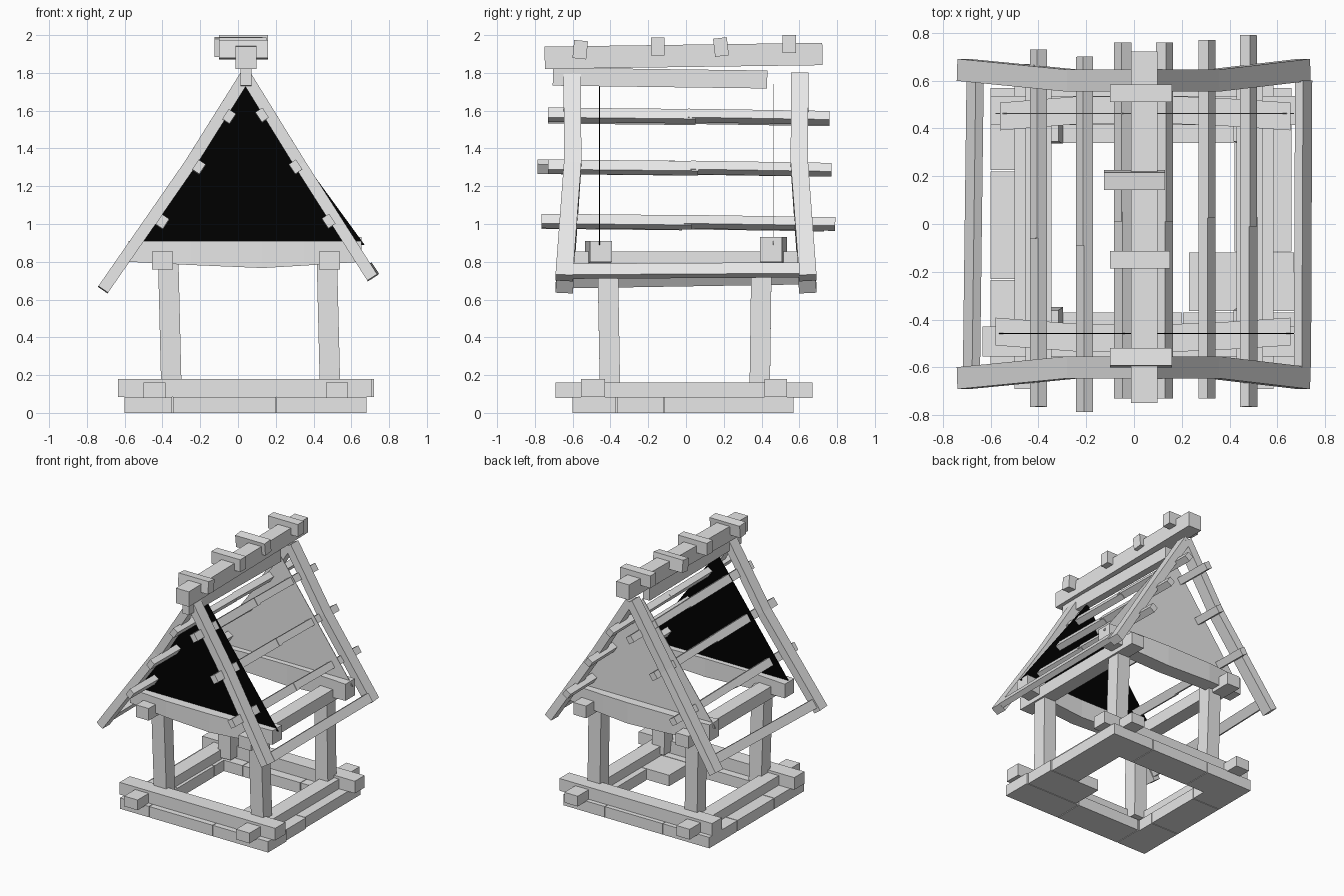
import bpy, bmesh
from mathutils import Vector

cube = bpy.data.objects.get("Cube")
if cube:
    bpy.data.objects.remove(cube, do_unlink=True)


def material(name, value):
    m = bpy.data.materials.new(name)
    m.use_nodes = True
    col = (value, value, value, 1)
    m.diffuse_color = col
    m.node_tree.nodes["Principled BSDF"].inputs["Base Color"].default_value = col
    return m


GREY = material("pale grey wood", 0.8)
BLACK = material("black panel", 0.0)


def finish(name, bm, mat=GREY):
    bmesh.ops.recalc_face_normals(bm, faces=bm.faces)
    me = bpy.data.meshes.new(name)
    bm.to_mesh(me)
    bm.free()
    me.materials.append(mat)
    ob = bpy.data.objects.new(name, me)
    bpy.context.collection.objects.link(ob)
    return ob


def loft(name, rings, mat=GREY):
    """Skin a row of four-cornered sections and cap both ends."""
    bm = bmesh.new()
    rows = [[bm.verts.new(p) for p in ring] for ring in rings]
    for a, b in zip(rows, rows[1:]):
        for i in range(4):
            j = (i + 1) % 4
            bm.faces.new((a[i], a[j], b[j], b[i]))
    bm.faces.new(rows[0])
    bm.faces.new(rows[-1])
    return finish(name, bm, mat)


def section(c, u, v):
    c = Vector(c)
    return [c - u - v, c + u - v, c + u + v, c - u + v]


def beam(name, pts, w, h, up=(0, 0, 1)):
    """Timber along a path; h is measured towards up, w across it."""
    pts = [Vector(p) for p in pts]
    rings = []
    for i, p in enumerate(pts):
        t = (pts[min(i + 1, len(pts) - 1)] - pts[max(i - 1, 0)]).normalized()
        side = t.cross(Vector(up)).normalized()
        rings.append(section(p, side * w / 2, side.cross(t) * h / 2))
    return loft(name, rings)


def box(name, x0, x1, y0, y1, z0, z1):
    return loft(name, [[(x0, y0, z), (x1, y0, z), (x1, y1, z), (x0, y1, z)] for z in (z0, z1)])


# Ground ring of flat slabs
H = 0.085
for k, (a, b) in enumerate([(-0.6, -0.35), (-0.345, 0.2), (0.205, 0.68)]):
    box(f"front_slab_{k}", a, b, -0.6, -0.37, 0, H)
for k, (a, b) in enumerate([(-0.6, -0.2), (-0.195, 0.3), (0.305, 0.66)]):
    box(f"back_slab_{k}", a, b, 0.34, 0.57, 0, H)
for k, (a, b) in enumerate([(-0.37, -0.235), (-0.23, 0.22), (0.225, 0.34)]):
    box(f"left_end_slab_{k}", -0.6, -0.36, a, b, 0, H)
box("inner_slab", 0.23, 0.67, -0.365, -0.12, 0, H)
box("side_slab", 0.42, 0.66, -0.115, 0.34, 0, H)

# Sill logs crossing at the corners
box("front_sill", -0.635, 0.71, -0.555, -0.43, 0.085, 0.18)
box("back_sill", -0.6, 0.72, 0.415, 0.535, 0.085, 0.18)
for side, x in (("right", -0.443), ("left", 0.525)):
    box(side + "_sill", x - 0.058, x + 0.058, -0.69, 0.67, 0.08, 0.16)

# Slightly leaning corner posts
for side, xb, xt in (("right", -0.352, -0.37), ("left", 0.488, 0.47)):
    for end, yb, yt in (("front", -0.402, -0.415), ("back", 0.39, 0.4)):
        beam(f"{end}_{side}_post", [(xb, yb, 0.1), (xt, yt, 0.84)], 0.108, 0.108, (0, 1, 0))

# Wall plates and the bowed tie beams under the gables
for side, x in (("right", -0.4), ("left", 0.485)):
    box(side + "_wall_plate", x - 0.055, x + 0.055, -0.61, 0.62, 0.76, 0.855)


def tie_beam(name, s, x0, x1, top):
    rings = []
    for x, y, z in ((x0, 0.45, 0.8), (-0.25, 0.475, 0.783), (0.13, 0.478, 0.767),
                    (0.35, 0.47, 0.78), (x1, 0.45, 0.8)):
        mid = (x, s * y, (z + top) / 2)
        rings.append(section(mid, Vector((0, 0.058, 0)), Vector((0, 0, (top - z) / 2))))
    loft(name, rings)


tie_beam("front_tie_beam", -1, -0.58, 0.655, 0.91)
tie_beam("back_tie_beam", 1, -0.56, 0.655, 0.93)

# Gable panels
for name, y, mat in (("front_gable", -0.46, BLACK), ("back_gable", 0.46, GREY)):
    bm = bmesh.new()
    tri = [bm.verts.new((x, y, z)) for x, z in ((-0.58, 0.89), (0.67, 0.89), (0.05, 1.74))]
    f = bm.faces.new(tri)
    ext = bmesh.ops.extrude_face_region(bm, geom=[f])
    for v in ext["geom"]:
        if isinstance(v, bmesh.types.BMVert):
            v.co.y += 0.004
    finish(name, bm, mat)

# Kinked rafters, splayed outwards at the eaves
for end, s in (("front", -1), ("back", 1)):
    for side, foot, knee in (("right", (-0.715, 0.652), (-0.255, 1.315)),
                             ("left", (0.712, 0.715), (0.33, 1.315))):
        path = [(foot[0], s * 0.645, foot[1]), (knee[0], s * 0.6, knee[1]), (0.04, s * 0.602, 1.785)]
        beam(f"{end}_{side}_rafter", path, 0.062, 0.092, (0, 1, 0))

# Roof battens, each in two lapped pieces lying on the slope
battens = [("right", -0.4, 1.005, -0.765, -0.04, 0.73), ("right", -0.207, 1.295, -0.787, -0.07, 0.7),
           ("right", -0.047, 1.562, -0.73, 0.03, 0.76), ("left", 0.128, 1.57, -0.73, 0.03, 0.76),
           ("left", 0.305, 1.295, -0.73, 0.045, 0.77), ("left", 0.48, 1.008, -0.765, 0.01, 0.79)]
for k, (side, x, z, y0, ym, y1) in enumerate(battens):
    up = (-0.83 if side == "right" else 0.83, 0, 0.55)
    beam(f"{side}_batten_{k}_front", [(x, y0, z + 0.008), (x, ym + 0.02, z)], 0.062, 0.045, up)
    beam(f"{side}_batten_{k}_back", [(x, ym - 0.02, z + 0.004), (x, y1, z - 0.008)], 0.054, 0.05, up)

# Eave rails
beam("right_eave_rail", [(-0.68, -0.6, 0.7), (-0.665, 0.6, 0.72)], 0.07, 0.04, (-0.83, 0, 0.55))
beam("left_eave_rail", [(0.705, -0.6, 0.75), (0.71, 0.6, 0.757)], 0.07, 0.04, (0.83, 0, 0.55))

# Ridge beam with a board beneath it
beam("ridge_beam", [(0.043, -0.748, 1.88), (0.043, 0.722, 1.9)], 0.112, 0.118)
beam("ridge_board", [(0.042, -0.705, 1.78), (0.042, 0.43, 1.765)], 0.058, 0.095)

# Tilted cross pieces over the ridge
for k, (x0, x1, y, z, tilt) in enumerate([(-0.1, 0.16, -0.56, 1.923, -0.1), (-0.1, 0.15, -0.15, 1.94, 0),
                                          (-0.125, 0.13, 0.185, 1.937, 0.12), (-0.1, 0.16, 0.547, 1.952, 0)]):
    beam(f"ridge_cross_piece_{k}", [(x0, y, z), (x1, y, z)], 0.073, 0.096, (0, -tilt, 1))
